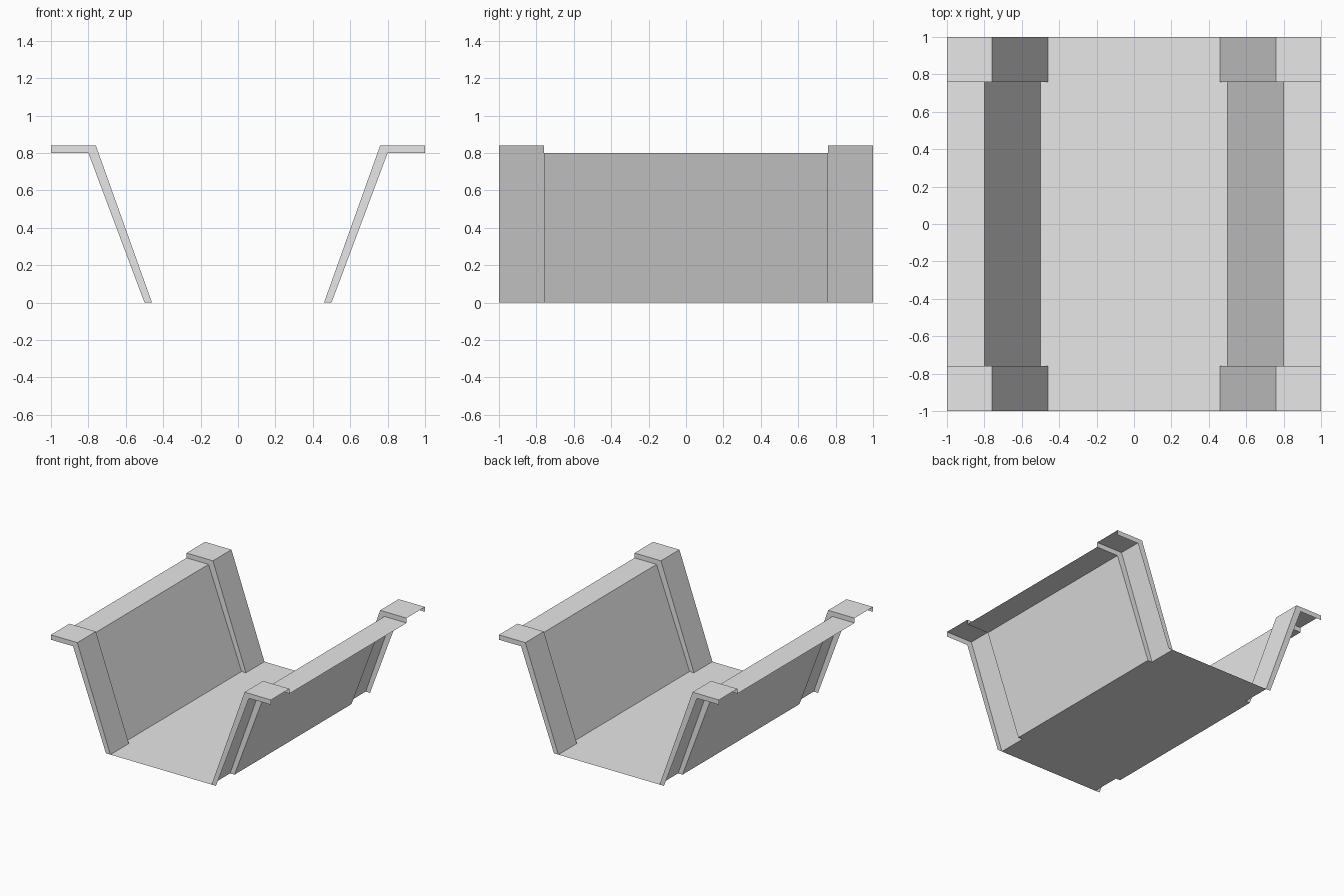
import bpy
import bmesh

cube = bpy.data.objects.get("Cube")
if cube:
    bpy.data.objects.remove(cube, do_unlink=True)

grey = bpy.data.materials.new("light grey")
grey.use_nodes = True
colour = (0.8, 0.8, 0.8, 1)
grey.diffuse_color = colour
grey.node_tree.nodes["Principled BSDF"].inputs["Base Color"].default_value = colour

# Half cross-sections (x, z), from the floor edge to the lip of the flange
SHEET = [(0.5, 0), (0.8, 0.8), (1, 0.8)]
RIB = [(0.46, 0), (0.76, 0.84), (1, 0.84)]
RIB_START, END = 0.76, 1.0


def full(half):
    """Mirror a half section into a whole channel section, left lip to right lip."""
    return [(-x, z) for x, z in reversed(half)] + half


def add_object(name, quads):
    bm = bmesh.new()
    for quad in quads:
        bm.faces.new([bm.verts.new(p) for p in quad])
    bmesh.ops.remove_doubles(bm, verts=bm.verts, dist=0.0001)
    mesh = bpy.data.meshes.new(name)
    bm.to_mesh(mesh)
    bm.free()
    mesh.materials.append(grey)
    obj = bpy.data.objects.new(name, mesh)
    bpy.context.collection.objects.link(obj)


def sweep(section, y0, y1):
    """Thin sheet following a section, facing up into the channel."""
    return [[(ax, y0, az), (bx, y0, bz), (bx, y1, bz), (ax, y1, az)]
            for (ax, az), (bx, bz) in zip(section, section[1:])]


def web(y, facing):
    """Flat strips between the sheet line and the rib line on both sides."""
    quads = []
    for side in (-1, 1):
        for i in range(len(SHEET) - 1):
            pts = [SHEET[i], SHEET[i + 1], RIB[i + 1], RIB[i]]
            quad = [(side * x, y, z) for x, z in pts]
            quads.append(quad if side * facing < 0 else quad[::-1])
    return quads


# Main channel between the ribs
add_object("channel_sheet", sweep(full(SHEET), -RIB_START, RIB_START))

# Raised hollow rib at each end, closed by a web on its inner and outer side
for name, s in (("front_rib", -1), ("back_rib", 1)):
    y0, y1 = sorted((s * RIB_START, s * END))
    add_object(name, sweep(full(RIB), y0, y1) + web(y0, -1) + web(y1, 1))
